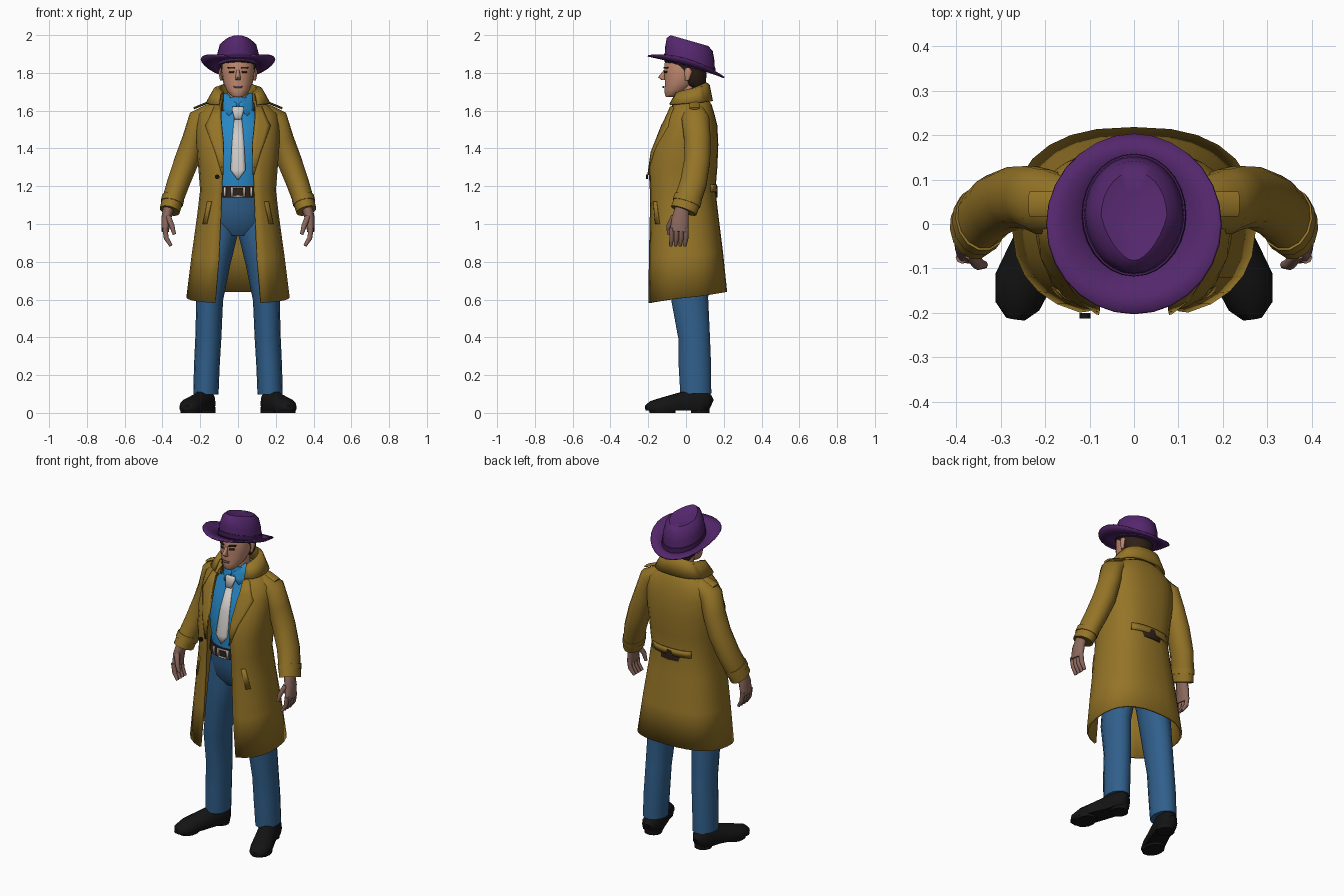
import bpy, bmesh, math
from mathutils import Vector

if "Cube" in bpy.data.objects:
    bpy.data.objects.remove(bpy.data.objects["Cube"])


def material(name, r, g, b):
    m = bpy.data.materials.new(name)
    m.use_nodes = True
    m.diffuse_color = (r, g, b, 1)
    bsdf = m.node_tree.nodes["Principled BSDF"]
    bsdf.inputs["Base Color"].default_value = (r, g, b, 1)
    bsdf.inputs["Roughness"].default_value = 0.8
    return m


OCHRE = material("ochre cloth", .30, .175, .02)
PURPLE = material("purple felt", .088, .02, .15)
BAND = material("dark purple", .05, .012, .085)
DENIM = material("denim blue", .03, .115, .26)
SHIRT = material("bright blue", .02, .24, .56)
SKIN = material("skin", .52, .25, .16)
HAND = material("shaded skin", .26, .14, .11)
WHITE = material("off white", .62, .60, .57)
BLACK = material("black leather", .007, .007, .007)
BROWN = material("dark brown", .03, .015, .009)


def finish(name, rings, mat, closed=True, caps=True, thick=0, s=1):
    """Skin a list of point rings into one smooth object."""
    bm = bmesh.new()
    vs = [[bm.verts.new((p[0] * s, p[1], p[2])) for p in r] for r in rings]
    n = len(vs[0])
    for a, b in zip(vs, vs[1:]):
        for i in range(n if closed else n - 1):
            j = (i + 1) % n
            bm.faces.new((a[i], a[j], b[j], b[i]))
    if closed and caps:
        bm.faces.new(vs[0])
        bm.faces.new(vs[-1])
    bmesh.ops.recalc_face_normals(bm, faces=bm.faces)
    me = bpy.data.meshes.new(name)
    bm.to_mesh(me)
    bm.free()
    me.materials.append(mat)
    ob = bpy.data.objects.new(name, me)
    bpy.context.collection.objects.link(ob)
    if thick:
        mod = ob.modifiers.new("thickness", "SOLIDIFY")
        mod.thickness, mod.offset = thick, 0
    bpy.ops.object.select_all(action="DESELECT")
    ob.select_set(True)
    bpy.context.view_layer.objects.active = ob
    bpy.ops.object.shade_smooth_by_angle(angle=math.radians(50))
    return ob


def tube(name, pts, mat, ref=(0, 1, 0), flat=False, n=14, s=1, floor=None):
    """Loft ellipses (x, y, z, half width, half depth) along a path."""
    rings = []
    for i, (x, y, z, a, b) in enumerate(pts):
        lo, hi = pts[max(i - 1, 0)], pts[min(i + 1, len(pts) - 1)]
        t = Vector((0, 0, -1)) if flat else (Vector(hi[:3]) - Vector(lo[:3])).normalized()
        u = Vector(ref).cross(t).normalized()
        v = t.cross(u)
        ring = [Vector((x, y, z)) + u * a * math.cos(k * math.tau / n) + v * b * math.sin(k * math.tau / n)
                for k in range(n)]
        if floor is not None:
            for p in ring:
                p.z = max(p.z, floor)
        rings.append(ring)
    return finish(name, rings, mat, s=s)


def pair(name, pts, mat, **kw):
    for s, side in ((1, "left_"), (-1, "right_")):
        tube(side + name, pts, mat, s=s, **kw)


POW = .8


def wrap(name, rows, mat, n=12, thick=.012):
    """Open-fronted garment; rows hold z, half width, front y, back y, half gap, front drop."""
    rings = []
    for z, rx, yf, yb, gap, dz in rows:
        t0 = math.asin((gap / rx) ** (1 / POW))
        half = []
        for k in range(n + 1):
            t = t0 + (math.pi - t0) * k / n
            c = math.cos(t)
            half.append((rx * max(math.sin(t), 0) ** POW,
                         (yf + yb) / 2 - (yb - yf) / 2 * math.copysign(abs(c) ** POW, c),
                         z + dz * (1 + c) / 2))
        rings.append(half + [(-x, y, h) for x, y, h in half[-2::-1]])
    return finish(name, rings, mat, closed=False, thick=thick)


def plate(name, rows, depth, mat, s=1, thick=.008, n=4):
    """Thin strip; rows hold z and its two x ends, depth(x, z) gives y."""
    rings = []
    for z, x0, x1 in rows:
        xs = [x0 + (x1 - x0) * k / n for k in range(n + 1)]
        rings.append([(x, depth(abs(x), z), z) for x in xs])
    return finish(name, rings, mat, closed=False, thick=thick, s=s)


# Trench coat body
COAT = [(.64, .268, -.205, .212, .12, -.06), (.85, .24, -.2, .19, .1, -.03),
        (1.05, .21, -.195, .165, .09, 0), (1.18, .195, -.195, .15, .085, 0),
        (1.3, .205, -.2, .16, .08, 0), (1.42, .215, -.17, .165, .075, 0),
        (1.52, .215, -.125, .16, .085, 0), (1.58, .205, -.095, .145, .09, 0),
        (1.63, .15, -.08, .13, .09, 0), (1.66, .09, -.06, .11, .08, 0)]
wrap("coat", COAT, OCHRE)


def coat_y(x, z, side=-1):
    """Outer coat surface at x, z (side -1 front, 1 back)."""
    for a, b in zip(COAT, COAT[1:]):
        if z <= b[0]:
            break
    f = min(max((z - a[0]) / (b[0] - a[0]), 0), 1)
    rx, yf, yb = (a[i] + (b[i] - a[i]) * f for i in (1, 2, 3))
    c = math.sqrt(max(0, 1 - min(x / rx, 1) ** (2 / POW)))
    return (yf + yb) / 2 + side * ((yb - yf) / 2 * c ** POW + .009)


# Turned-up collar, lapels, pockets, epaulettes, back strap, button
wrap("coat_collar", [(1.6, .1, -.08, .115, .085, 0), (1.745, .1, -.05, .11, .08, -.06),
                     (1.735, .125, -.07, .12, .09, -.05), (1.65, .165, -.1, .137, .1, -.02)], OCHRE)
for s, side in ((1, "left_"), (-1, "right_")):
    plate(side + "lapel", [(1.26, .078, .084), (1.38, .076, .12), (1.52, .085, .172),
                           (1.55, .09, .155), (1.62, .09, .125)], coat_y, OCHRE, s)
    plate(side + "pocket", [(1.0, .165, .185), (1.12, .14, .16)], coat_y, OCHRE, s)
plate("back_strap", [(1.17, -.13, .13), (1.21, -.13, .13)], lambda x, z: coat_y(x, z, 1), OCHRE, n=8)
tube("coat_button", [(-.11, -.2, 1.25, .012, .012), (-.11, -.212, 1.25, .012, .012)], BLACK, ref=(0, 0, 1))
pair("epaulette", [(.12, .045, 1.657, .005, .022), (.18, .045, 1.635, .006, .028),
                   (.235, .045, 1.612, .006, .028)], OCHRE, n=8)

# Sleeves and cuff straps
pair("sleeve", [(.13, .04, 1.6, .045, .06), (.205, .05, 1.555, .06, .075), (.235, .06, 1.45, .06, .072),
                (.27, .06, 1.34, .065, .07), (.315, .04, 1.22, .06, .072), (.345, .01, 1.13, .056, .072),
                (.362, -.012, 1.07, .054, .072)], OCHRE)
pair("cuff_strap", [(.343, .012, 1.14, .06, .076), (.351, .002, 1.11, .06, .077)], OCHRE)

# Hands
pair("palm", [(.365, -.02, 1.09, .03, .036), (.38, -.03, 1.03, .026, .046), (.385, -.037, .96, .019, .05)], HAND)
for i in range(4):
    y = -.075 + .025 * i
    pair("finger_%d" % (i + 1), [(.387, y, .98, .014, .014), (.38, y, .925, .013, .013),
                                 (.355, y - .006, .885, .009, .009)], HAND, n=8)
pair("thumb", [(.37, -.065, 1.04, .015, .015), (.35, -.09, .99, .014, .014), (.337, -.092, .945, .009, .009)],
     HAND, n=8)

# Jeans
tube("jeans_hips", [(0, .01, 1.17, .155, .14), (0, .015, 1.08, .172, .14), (0, .02, .99, .175, .125),
                    (0, .02, .94, .12, .09)], DENIM, flat=True, n=18)
pair("jeans_leg", [(.09, .02, 1.07, .085, .11), (.095, .02, .95, .093, .118), (.122, .02, .8, .083, .108),
                   (.15, .02, .6, .071, .1), (.157, .043, .4, .069, .086), (.165, .047, .25, .068, .088),
                   (.17, .052, .1, .067, .084)], DENIM)

# Shoes and soles
SHOE = [(.165, .13, .04, .026, .035), (.168, .11, .05, .05, .07), (.175, .06, .05, .058, .085),
        (.195, 0, .045, .056, .072), (.225, -.07, .035, .06, .062), (.25, -.13, .03, .064, .05),
        (.262, -.185, .025, .05, .038), (.266, -.213, .022, .022, .018)]
pair("shoe", SHOE, BLACK, ref=(0, 0, 1), floor=.012)
pair("heel", [(.17, .075, .03, .052, .052), (.17, .075, 0, .05, .05)], BLACK, flat=True)
pair("sole", [(.248, -.125, .03, .06, .075), (.248, -.125, 0, .055, .07)], BLACK, flat=True)

# Shirt, its collar and the tie
tube("shirt", [(0, .01, 1.14, .15, .142), (0, 0, 1.3, .16, .145), (0, .005, 1.42, .17, .135),
               (0, .015, 1.52, .17, .112), (0, .025, 1.59, .12, .085), (0, .02, 1.63, .075, .075),
               (0, .02, 1.67, .066, .068)], SHIRT, flat=True, n=20)


def chest(x, z):
    """Just in front of the shirt."""
    return -.158 + max(0, z - 1.34) * .36 + x * x * 3


for s, side in ((1, "left_"), (-1, "right_")):
    plate(side + "shirt_collar", [(1.57, .048, .055), (1.61, .012, .085), (1.635, .005, .088),
                                  (1.69, .055, .078)], lambda x, z: chest(x, z) - .005 + x * .3, SHIRT, s)
plate("tie", [(z, -w, w) for z, w in ((1.235, .002), (1.285, .04), (1.42, .032), (1.56, .02))],
      lambda x, z: chest(x, z) - .003, WHITE)
plate("tie_knot", [(1.555, -.018, .018), (1.605, -.032, .032), (1.62, -.028, .028)],
      lambda x, z: chest(x, z) - .012, WHITE, thick=.009)

# Belt, buckle and studs
tube("belt", [(0, .01, 1.2, .165, .157), (0, .01, 1.14, .168, .158)], BROWN, flat=True, n=20)


def belt_y(x, z):
    return -.151 + x * x * 2.6


for x in (-.07, -.032, .032, .07):
    plate("belt_bar", [(1.145, x - .006, x + .006), (1.195, x - .006, x + .006)], belt_y, WHITE)
for z in (1.147, 1.193):
    plate("buckle_edge", [(z - .004, -.038, .038), (z + .004, -.038, .038)], belt_y, WHITE)

# Head, neck, ears and face
tube("neck", [(0, .03, 1.56, .06, .06), (0, .015, 1.74, .055, .06)], SKIN)
tube("head", [(0, -.085, 1.672, .025, .02), (0, -.068, 1.685, .043, .045), (0, -.05, 1.71, .062, .064),
              (0, -.03, 1.745, .077, .083), (0, -.015, 1.79, .085, .1), (0, -.01, 1.85, .087, .105),
              (0, 0, 1.9, .075, .095)], SKIN, flat=True, n=18)
tube("nose", [(0, -.11, 1.815, .008, .008), (0, -.128, 1.777, .013, .02), (0, -.118, 1.762, .014, .012)],
     SKIN, flat=True, n=8)
pair("ear", [(.088, .01, 1.825, .008, .014), (.094, .012, 1.805, .01, .02), (.088, .005, 1.76, .007, .01)],
     SKIN, flat=True, n=8)


def face_y(x, z):
    """Just in front of the face, following its curve."""
    lean = max(0, 1.79 - z) * .04
    return -.015 - lean - .103 * math.sqrt(max(0, 1 - (x / .086) ** 2))


for s, side in ((1, "left_"), (-1, "right_")):
    plate(side + "eye", [(1.8, .022, .046), (1.81, .02, .048)], face_y, BROWN, s, .004)
    plate(side + "eyebrow", [(1.822, .014, .05), (1.832, .02, .056)], face_y, BROWN, s, .006)
plate("mouth", [(1.721, -.018, .018), (1.731, -.025, .025)], lambda x, z: face_y(x, z) - .001, HAND, thick=.006)
tube("hair", [(0, .055, 1.715, .05, .045), (0, .04, 1.75, .078, .066), (0, .03, 1.79, .089, .08),
              (0, .012, 1.835, .096, .095), (0, -.005, 1.86, .098, .112), (0, 0, 1.9, .09, .1)],
     BROWN, flat=True, n=18)


# Fedora: rows hold half width, half depth, centre y, height, side curl, front pinch
def hat_part(name, rows, mat, n=28, caps=True, thick=0):
    rings = []
    for rx, ry, cy, h, curl, pinch in rows:
        ring = []
        for k in range(n):
            a = math.tau * k / n
            c, s = math.cos(a), math.sin(a)
            y = cy + ry * s
            ring.append((rx * c * (1 - pinch * max(0, -s)), y, 1.835 - .285 * y + h + curl * c * c))
        rings.append(ring)
    return finish(name, rings, mat, caps=caps, thick=thick)


hat_part("hat_brim", [(.195, .202, 0, -.002, .042, 0), (.16, .172, .005, 0, .012, 0),
                      (.11, .13, .02, .004, 0, 0)], PURPLE, caps=False, thick=.008)
hat_part("hat_crown", [(.114, .134, .02, 0, 0, 0), (.11, .131, .02, .07, 0, .08), (.097, .122, .02, .12, 0, .2),
                       (.074, .1, .018, .141, 0, .3), (.03, .06, .012, .128, 0, .1)], PURPLE)
hat_part("hat_band", [(.118, .138, .02, .003, 0, 0), (.116, .137, .02, .034, 0, .03)], BAND)
